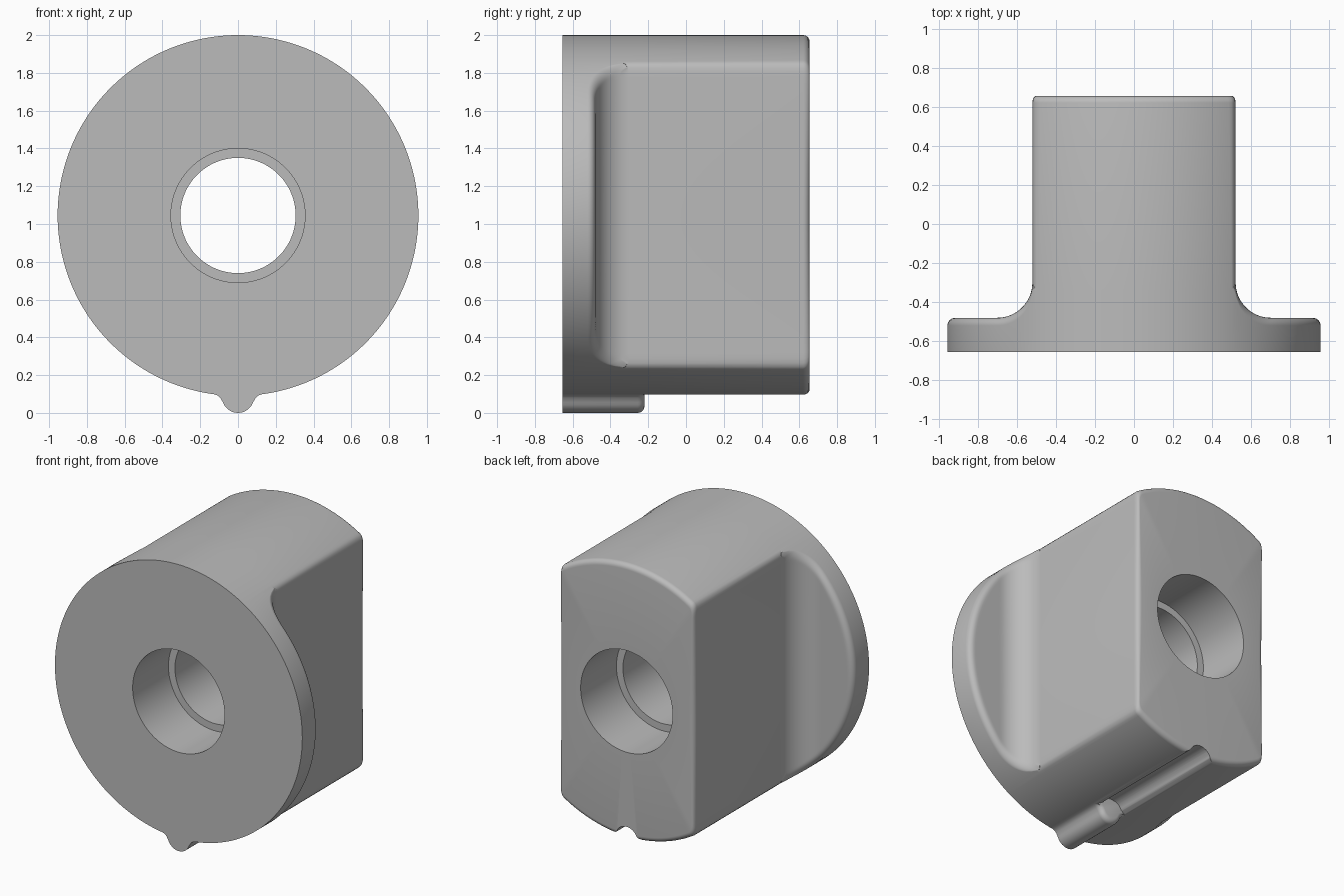
import bpy, bmesh, math

if "Cube" in bpy.data.objects:
    bpy.data.objects.remove(bpy.data.objects["Cube"])

R, CZ = 0.955, 1.045             # disc radius and axis height
Y0, Y1 = -0.655, 0.655           # front and back planes
FLAT, FIL, FLANGE = 0.52, 0.18, -0.48   # grip half width, fillet radius, flange back
RIM, BACK = 0.04, 0.035          # edge roundings
N = 360

grey = bpy.data.materials.new("grey plastic")
grey.diffuse_color = (0.5, 0.5, 0.5, 1)
grey.use_nodes = True
grey.node_tree.nodes["Principled BSDF"].inputs["Base Color"].default_value = grey.diffuse_color


def skin(name, rings, closed):
    """Bridge rings of points; join last to first, or cap the ends."""
    bm = bmesh.new()
    loops = [[bm.verts.new(p) for p in ring] for ring in rings]
    n = len(rings[0])
    pairs = list(zip(loops, loops[1:]))
    if closed:
        pairs.append((loops[-1], loops[0]))
    else:
        bm.faces.new(loops[0])
        bm.faces.new(loops[-1])
    for a, b in pairs:
        for i in range(n):
            j = (i + 1) % n
            bm.faces.new((a[i], a[j], b[j], b[i]))
    bmesh.ops.remove_doubles(bm, verts=bm.verts, dist=1e-5)
    bmesh.ops.recalc_face_normals(bm, faces=bm.faces)
    me = bpy.data.meshes.new(name)
    bm.to_mesh(me)
    bm.free()
    me.materials.append(grey)
    ob = bpy.data.objects.new(name, me)
    bpy.context.collection.objects.link(ob)
    return ob


def grip_radius(c):
    """Radius of the two-flat section, with softened corners."""
    b, k = FLAT / max(c, 1e-6), 0.04
    h = max(k - abs(R - b), 0) / k
    return min(R, b) - h * h * k / 4


def flange_y(r, c):
    """Back surface of the flange: flat, fillet into the grip, rounded rim."""
    u = min(max(FLAT + FIL - r * c, 0), FIL)
    y = FLANGE + FIL - math.sqrt(FIL * FIL - u * u)
    d = max(RIM - (R - r), 0)
    return y - (RIM - math.sqrt(max(RIM * RIM - d * d, 0)))


def spoke(t):
    """Closed (radius, y) outline at one angle round the axis."""
    c = abs(math.cos(t))
    rg = grip_radius(c)
    pts = [(R, Y0)]
    for k in range(29):
        f = (1 - math.cos(math.pi * k / 28)) / 2
        r = R - (R - rg) * f
        pts.append((r, flange_y(r, c)))
    for k in range(7):
        a = math.pi / 2 * k / 6
        pts.append((rg - BACK * (1 - math.cos(a)), Y1 - BACK + BACK * math.sin(a)))
    # stepped bore with an inner lip
    pts += [(0.355, Y1), (0.355, 0.26), (0.305, 0.26),
            (0.305, -0.26), (0.355, -0.26), (0.355, Y0)]
    return pts


# Knob body: flange, grip and bore
angles = [2 * math.pi * (i + 0.5) / N for i in range(N)]
spokes = [spoke(t) for t in angles]
rings = [[(s[k][0] * math.cos(t), s[k][1], CZ + s[k][0] * math.sin(t))
          for s, t in zip(spokes, angles)] for k in range(len(spokes[0]))]
knob = skin("knob_body", rings, True)


def arc(sign):
    """Half circle of the rib (sign -1) or groove (sign 1), right to left."""
    return [(0.085 * math.cos(a), 0.085 + sign * 0.085 * math.sin(a))
            for a in (math.radians(d) for d in range(20, 161, 10))]


def profile(half, sign):
    return half + arc(sign) + [(-x, z) for x, z in reversed(half)]


# Pointer rib under the flange, with a rounded back end
rib_half = [(0.13, 0.18), (0.13, 0.10), (0.108, 0.092), (0.094, 0.08)]
rib_outline = profile(rib_half, -1)
stations = [(Y0, 1), (-0.255, 1)]
for k in range(1, 6):
    a = math.pi / 2 * k / 5
    stations.append((-0.255 + 0.035 * math.sin(a), 1 - 0.35 * (1 - math.cos(a))))
rib = skin("pointer_rib", [[(x * s, y, 0.1 + (z - 0.1) * s) for x, z in rib_outline]
                           for y, s in stations], False)

# Groove behind the rib
groove_half = [(0.14, 0.04), (0.13, 0.094), (0.108, 0.099), (0.092, 0.107)]
groove = skin("groove_cutter", [[(x, y, z) for x, z in profile(groove_half, 1)]
                                for y in (-0.225, 0.75)], False)

for cutter, op in ((groove, 'DIFFERENCE'), (rib, 'UNION')):
    m = knob.modifiers.new(cutter.name, 'BOOLEAN')
    m.operation, m.object, m.solver = op, cutter, 'EXACT'
    bpy.context.view_layer.objects.active = knob
    bpy.ops.object.modifier_apply(modifier=m.name)
    bpy.data.objects.remove(cutter)

bpy.ops.object.select_all(action='DESELECT')
knob.select_set(True)
bpy.context.view_layer.objects.active = knob
bpy.ops.object.shade_smooth_by_angle(angle=math.radians(35))
